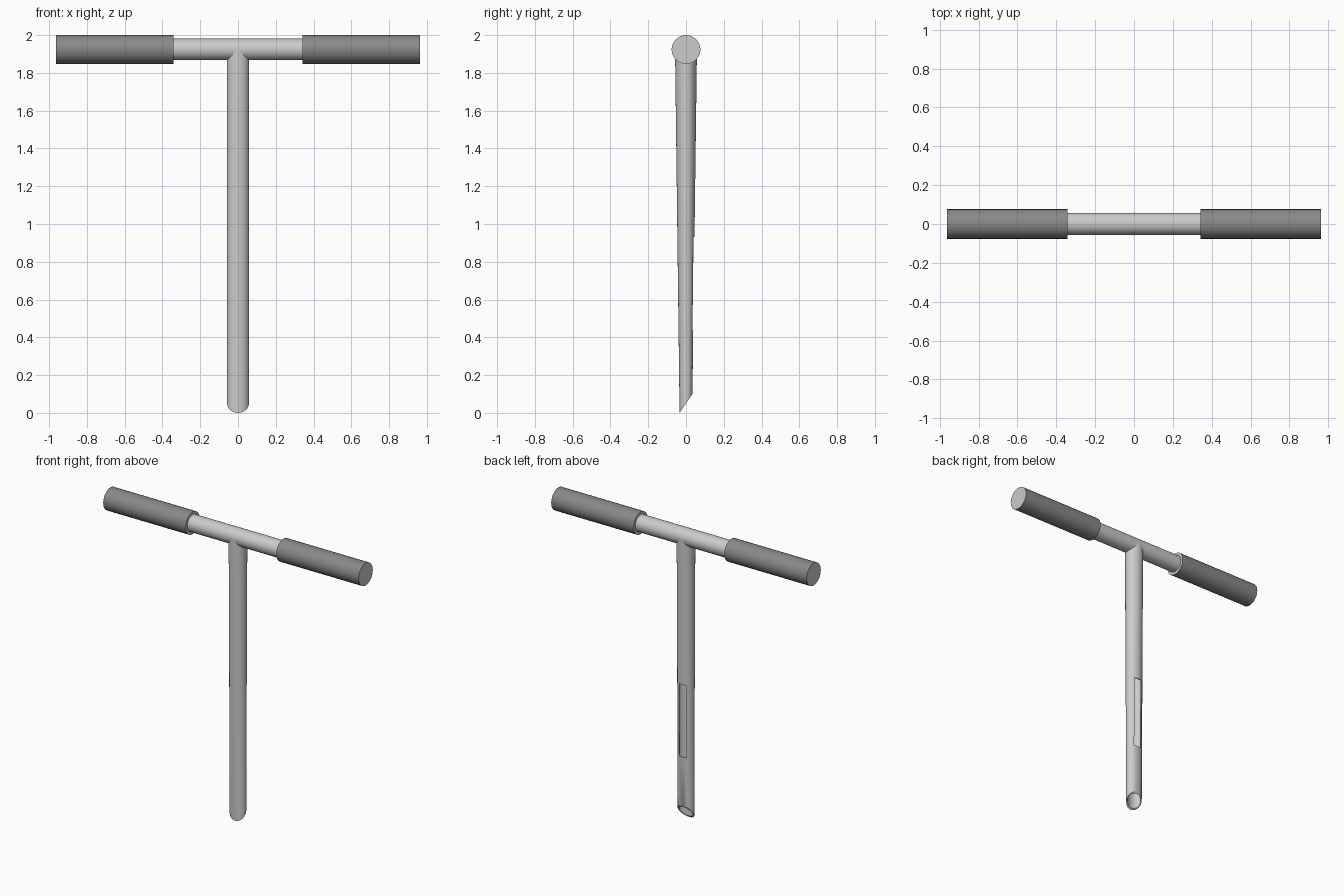
import bpy, bmesh, math

if "Cube" in bpy.data.objects:
    bpy.data.objects.remove(bpy.data.objects["Cube"])

SIDES = 48
HANDLE_Z = 1.924

dark = bpy.data.materials.new("dark_rubber")
dark.diffuse_color = (0.25, 0.25, 0.25, 1)
dark.use_nodes = True
dark.node_tree.nodes["Principled BSDF"].inputs["Base Color"].default_value = dark.diffuse_color


def smooth(ob):
    bpy.ops.object.select_all(action='DESELECT')
    bpy.context.view_layer.objects.active = ob
    ob.select_set(True)
    bpy.ops.object.shade_smooth_by_angle(angle=math.radians(35))


def rod_x(name, radius, x0, x1):
    bpy.ops.mesh.primitive_cylinder_add(
        vertices=SIDES, radius=radius, depth=x1 - x0,
        location=((x0 + x1) / 2, 0, HANDLE_Z), rotation=(0, math.pi / 2, 0))
    ob = bpy.context.object
    ob.name = name
    smooth(ob)
    return ob


# crossbar and its two grips (dark sleeve, plain grey ends)
rod_x("crossbar", 0.057, -0.9, 0.9)
for name, x0, x1 in (("left_grip", -0.963, -0.342), ("right_grip", 0.342, 0.963)):
    grip = rod_x(name, 0.076, x0, x1)
    grip.data.materials.append(None)
    grip.data.materials.append(dark)
    for f in grip.data.polygons:
        f.material_index = 1 if len(f.vertices) == 4 else 0


# hollow shaft: constant width in x, tapering in y, oblique cut at the tip
def ring(bm, z, wall=0.0, tip=False):
    verts = []
    for i in range(SIDES):
        a = 2 * math.pi * i / SIDES
        b = 0.034 + (0.058 - 0.034) * min(z / 1.87, 1) - wall
        y = b * math.sin(a)
        h = 0.05 * (1 + y / 0.034) if tip else z
        verts.append(bm.verts.new(((0.058 - wall) * math.cos(a), y, h)))
    return verts


WALL = 0.007
bm = bmesh.new()
rings = [ring(bm, HANDLE_Z), ring(bm, 0, tip=True),
         ring(bm, 0, WALL, tip=True), ring(bm, 1.86, WALL)]
for r0, r1 in zip(rings, rings[1:]):
    for i in range(SIDES):
        j = (i + 1) % SIDES
        bm.faces.new((r0[i], r0[j], r1[j], r1[i]))
bm.faces.new(rings[0])
bm.faces.new(rings[-1])
bmesh.ops.recalc_face_normals(bm, faces=bm.faces)
mesh = bpy.data.meshes.new("shaft")
bm.to_mesh(mesh)
bm.free()
shaft = bpy.data.objects.new("shaft", mesh)
bpy.context.collection.objects.link(shaft)

# viewing slot cut through the back wall
bpy.ops.mesh.primitive_cube_add(size=1, location=(0, 0.06, 0.683))
cutter = bpy.context.object
cutter.name = "slot_cutter"
cutter.scale = (0.054, 0.12, 0.495)
cut = shaft.modifiers.new("slot", 'BOOLEAN')
cut.operation = 'DIFFERENCE'
cut.solver = 'EXACT'
cut.object = cutter
bpy.context.view_layer.objects.active = shaft
bpy.ops.object.modifier_apply(modifier=cut.name)
bpy.data.objects.remove(cutter)
smooth(shaft)
